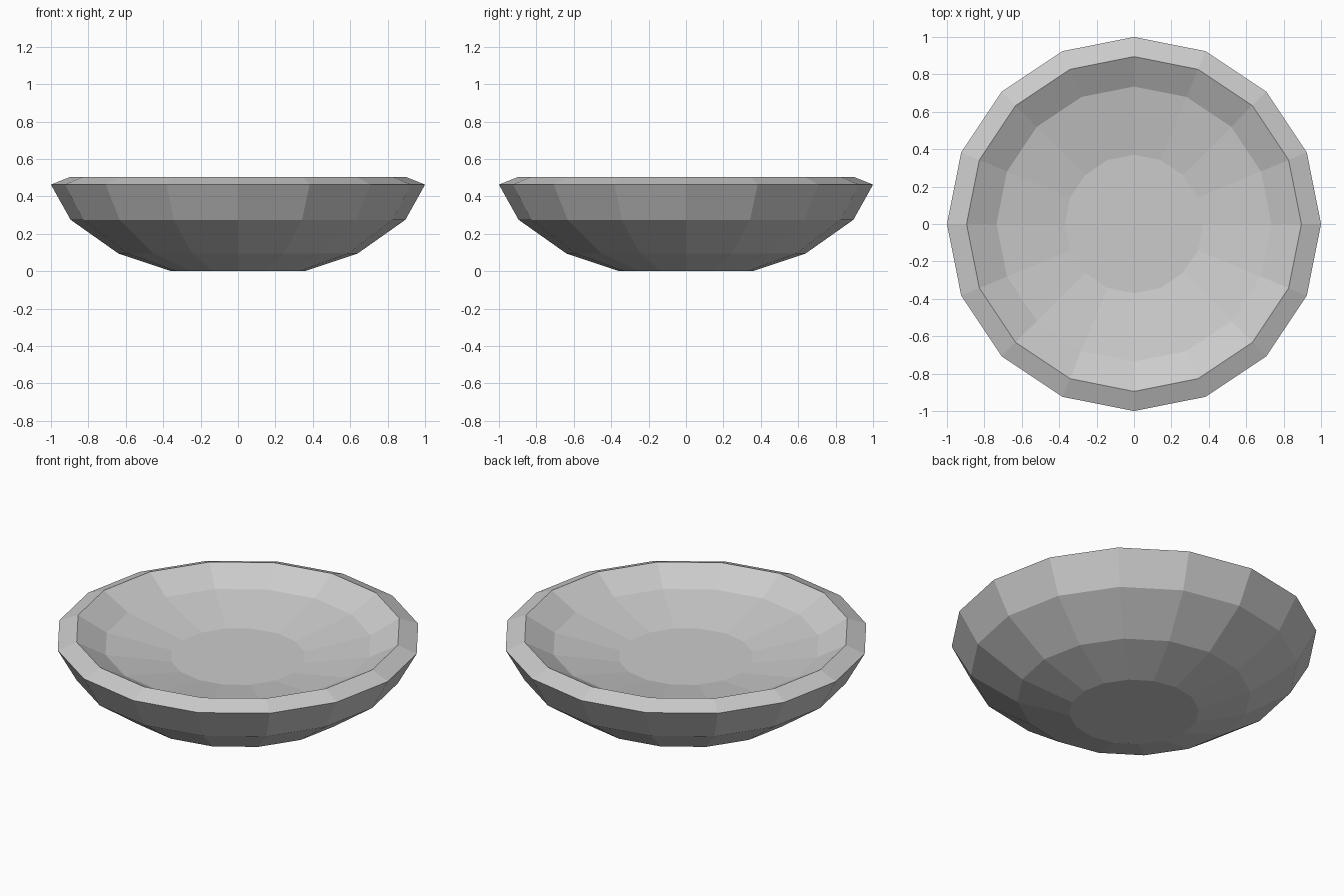
import bpy, bmesh, math

if "Cube" in bpy.data.objects:
    bpy.data.objects.remove(bpy.data.objects["Cube"])

SIDES = 16
# Profile (radius, height): foot, outer wall, lip, inner wall, raised floor
PROFILE = [(0.355, 0.0), (0.64, 0.095), (0.895, 0.275), (1.0, 0.463),
           (0.895, 0.505), (0.735, 0.415), (0.37, 0.345)]


def ring(bm, radius, height):
    return [bm.verts.new((radius * math.cos(2 * math.pi * i / SIDES),
                          radius * math.sin(2 * math.pi * i / SIDES), height))
            for i in range(SIDES)]


def lathe(name, profile):
    bm = bmesh.new()
    rings = [ring(bm, r, z) for r, z in profile]
    for a, b in zip(rings, rings[1:]):
        for i in range(SIDES):
            j = (i + 1) % SIDES
            bm.faces.new((a[i], a[j], b[j], b[i]))
    # Close the underside and the inner floor
    bm.faces.new(rings[0][::-1])
    bm.faces.new(rings[-1])
    bmesh.ops.recalc_face_normals(bm, faces=bm.faces)
    mesh = bpy.data.meshes.new(name)
    bm.to_mesh(mesh)
    bm.free()
    obj = bpy.data.objects.new(name, mesh)
    bpy.context.collection.objects.link(obj)
    return obj


# Faceted shallow bowl
lathe("bowl", PROFILE)
